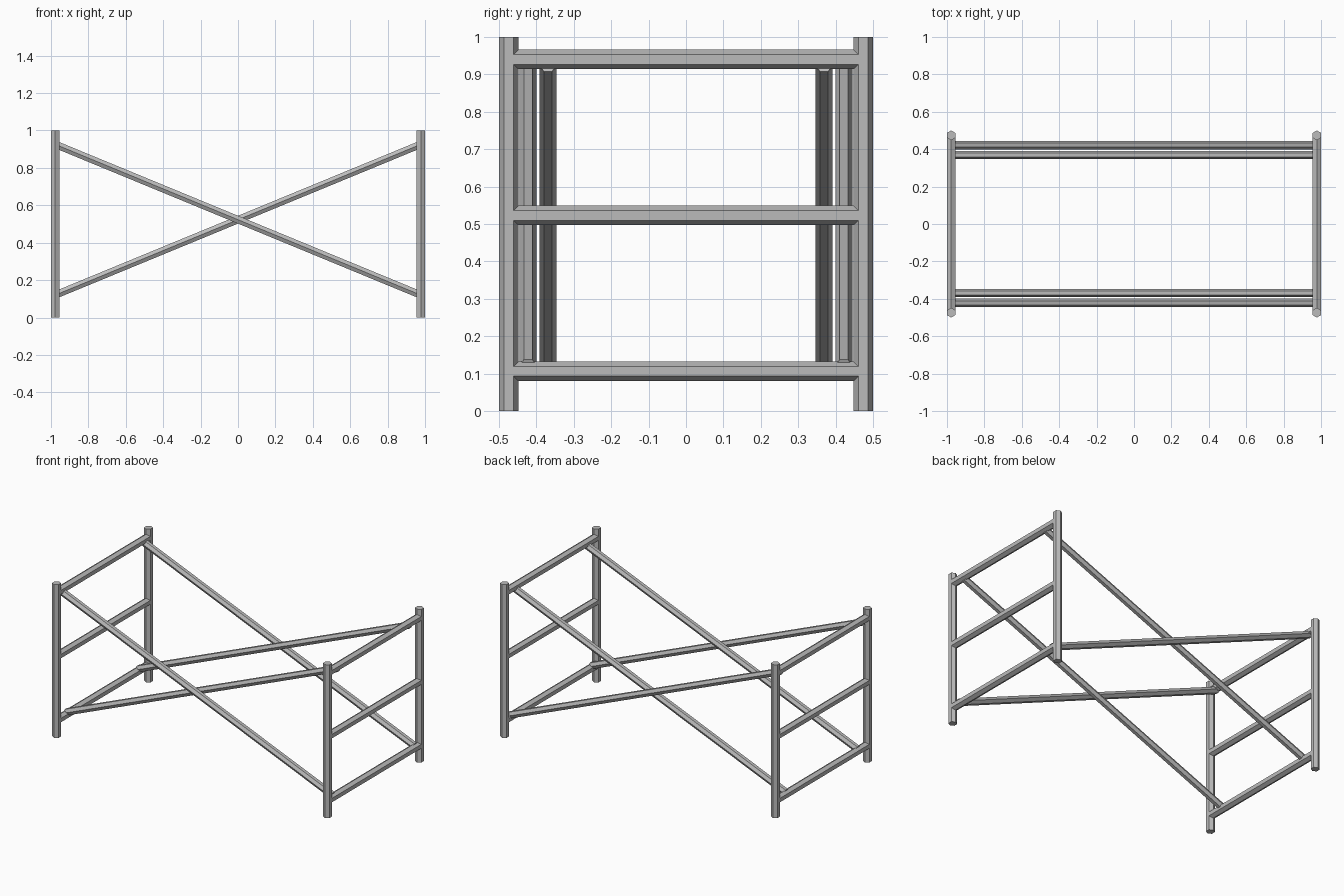
import bpy
import bmesh
from mathutils import Vector, Matrix

cube = bpy.data.objects.get("Cube")
if cube:
    bpy.data.objects.remove(cube, do_unlink=True)

# Single steel colour
steel = bpy.data.materials.new("grey_steel")
steel.use_nodes = True
colour = (0.5, 0.5, 0.5, 1)
steel.diffuse_color = colour
steel.node_tree.nodes["Principled BSDF"].inputs["Base Color"].default_value = colour


def hex_tube(name, start, end, radius, ridge):
    """Six-sided bar from start to end, with one long edge facing ridge."""
    start, end = Vector(start), Vector(end)
    axis = (end - start).normalized()
    x_dir = Vector(ridge)
    y_dir = axis.cross(x_dir)
    turn = Matrix((x_dir, y_dir, axis)).transposed().to_4x4()
    bm = bmesh.new()
    bmesh.ops.create_cone(bm, cap_ends=True, segments=6, radius1=radius,
                          radius2=radius, depth=(end - start).length)
    # Put corners exactly on the ridge direction
    corner = max(bm.verts, key=lambda v: v.co.x).co
    if abs(corner.y) > radius * 0.1:
        bmesh.ops.rotate(bm, verts=bm.verts, matrix=Matrix.Rotation(0.5235988, 3, 'Z'))
    bm.transform(Matrix.Translation((start + end) / 2) @ turn)
    bmesh.ops.recalc_face_normals(bm, faces=bm.faces)
    mesh = bpy.data.meshes.new(name)
    bm.to_mesh(mesh)
    bm.free()
    mesh.materials.append(steel)
    obj = bpy.data.objects.new(name, mesh)
    bpy.context.scene.collection.objects.link(obj)


PIPE = 0.026
POST_X, POST_Y = 0.9775, 0.474
RAILS = {"lower": 0.106, "middle": 0.523, "upper": 0.94}

# End frames: two posts joined by three cross rails
for side, sx in (("left", 1), ("right", -1)):
    x = sx * POST_X
    for face, sy in (("front", -1), ("back", 1)):
        y = sy * POST_Y
        hex_tube(f"{face}_{side}_post", (x, y, 0), (x, y, 1), PIPE, (0, 1, 0))
    for level, z in RAILS.items():
        hex_tube(f"{level}_{side}_rail", (x, -POST_Y, z), (x, POST_Y, z), PIPE, (0, 0, 1))

# Crossed diagonal braces on the front and back
LOW, HIGH = 0.12, 0.926
for face, sy in (("front", -1), ("back", 1)):
    for kind, y, z1, z2 in (("outer", 0.422, HIGH, LOW), ("inner", 0.369, LOW, HIGH)):
        hex_tube(f"{face}_{kind}_brace", (-POST_X, sy * y, z1), (POST_X, sy * y, z2),
                 0.0225, (0, 1, 0))
